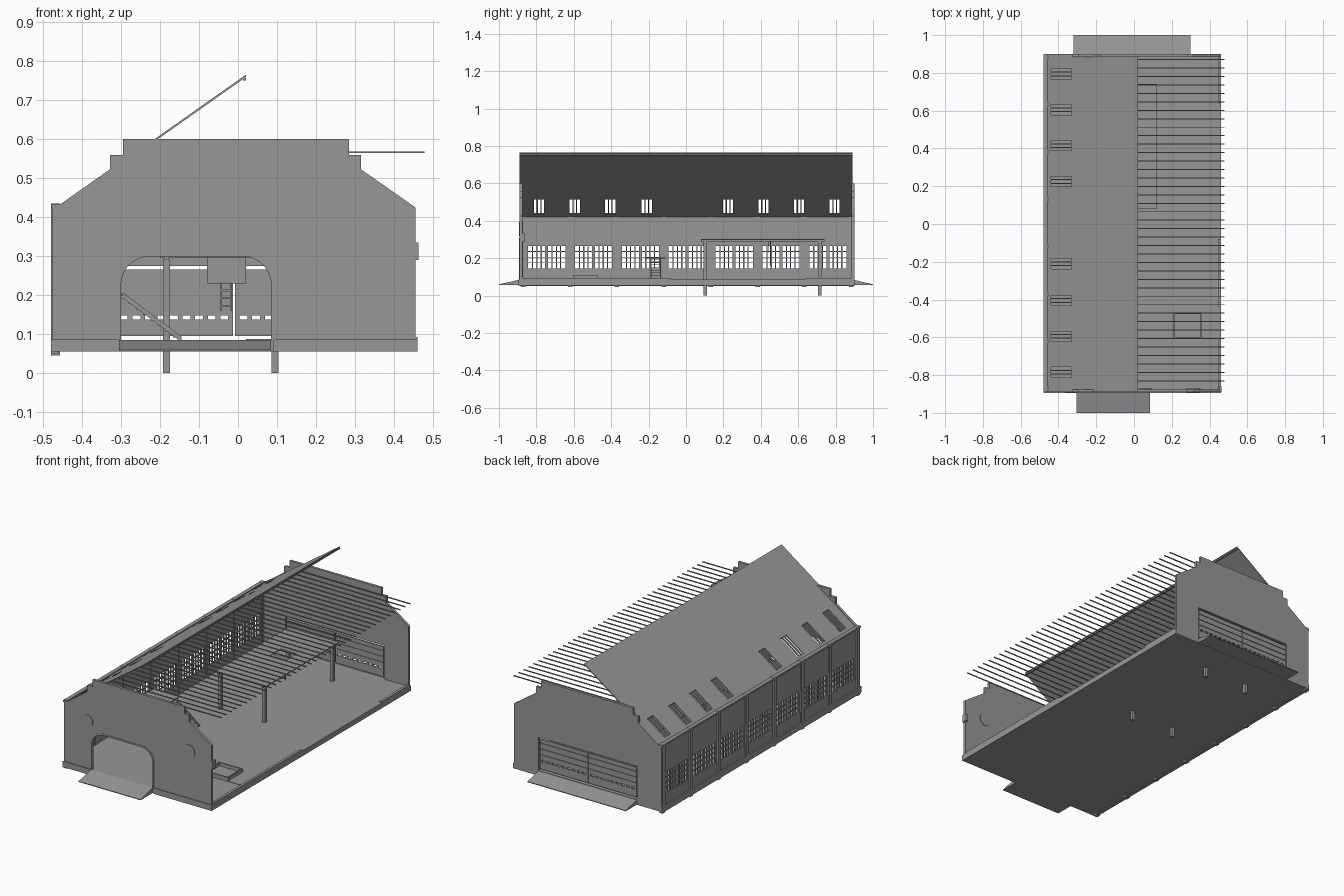
import bpy, bmesh, math

if "Cube" in bpy.data.objects:
    bpy.data.objects.remove(bpy.data.objects["Cube"])

# dark grey used everywhere
grey = bpy.data.materials.new("dark_grey")
grey.diffuse_color = (.31, .31, .31, 1)
grey.use_nodes = True
grey.node_tree.nodes["Principled BSDF"].inputs["Base Color"].default_value = grey.diffuse_color


def finish(name, bm):
    bmesh.ops.recalc_face_normals(bm, faces=bm.faces)
    me = bpy.data.meshes.new(name)
    bm.to_mesh(me)
    bm.free()
    me.materials.append(grey)
    ob = bpy.data.objects.new(name, me)
    bpy.context.collection.objects.link(ob)
    return ob


def add_prism(bm, pts, y0, y1):
    """Extrude an xz outline from y0 to y1."""
    a = [bm.verts.new((x, y0, z)) for x, z in pts]
    b = [bm.verts.new((x, y1, z)) for x, z in pts]
    bm.faces.new(a)
    bm.faces.new(b[::-1])
    for i in range(len(pts)):
        j = (i + 1) % len(pts)
        bm.faces.new((a[i], b[i], b[j], a[j]))


def prism(name, *parts):
    bm = bmesh.new()
    for pts, y0, y1 in parts:
        add_prism(bm, pts, y0, y1)
    return finish(name, bm)


def boxes(name, items):
    """Each item is x0, x1, y0, y1, z0, z1."""
    return prism(name, *[([(x0, z0), (x1, z0), (x1, z1), (x0, z1)], y0, y1)
                         for x0, x1, y0, y1, z0, z1 in items])


# floor slab with raised kerbs along the open side
boxes("floor", [(-.475, .46, -.89, .9, .055, .085)])
boxes("floor_kerbs", [(.445, .46, -.89, -.08, .085, .093), (.445, .46, .64, .89, .085, .093)])

# stepped gable walls, each with its opening cut into the outline
gable = [(.455, .085), (.455, .425), (.315, .523), (.315, .56), (.285, .56), (.285, .6),
         (-.295, .6), (-.295, .56), (-.328, .56), (-.328, .523), (-.46, .43), (-.475, .43), (-.475, .085)]
r = .075
arch = [(-.305, .085)]
arch += [(-.305 + r - r * math.cos(t * math.pi / 16), .23 + r * math.sin(t * math.pi / 16)) for t in range(9)]
arch += [(.09 - r + r * math.sin(t * math.pi / 16), .23 + r * math.cos(t * math.pi / 16)) for t in range(9)]
arch += [(.09, .085)]
prism("front_wall", (gable + arch, -.89, -.875))
door_hole = [(-.32, .085), (-.32, .275), (.3, .275), (.3, .085)]
prism("back_wall", (gable + door_hole, .885, .9))

# raised arch trim
inner = [((x + .1075) * .975 - .1075, .085 + (z - .085) * .975) for x, z in arch]
outer = [((x + .1075) * 1.015 - .1075, .085 + (z - .085) * 1.015) for x, z in arch]
prism("arch_trim", (inner + outer[::-1], -.892, -.872))
boxes("wall_plinths", [(-.48, -.305, -.895, -.89, .055, .088), (.09, .46, -.895, -.89, .055, .088)])
boxes("wall_bracket", [(.45, .463, -.89, -.86, .29, .335)])

# round gable medallions
for i, cx in enumerate((-.328, .315)):
    prism(f"round_window_{i}", ([(cx + .037 * math.cos(k * math.pi / 16), .355 + .037 * math.sin(k * math.pi / 16))
                                 for k in range(32)], -.893, -.872))

# ramps at both ends
for name, x0, x1, s in (("front_ramp", -.305, .085, -1), ("back_ramp", -.32, .3, 1)):
    bm = bmesh.new()
    rows = [[bm.verts.new((x, s * y, z)) for y, z in ((.89, .085), (1, .06), (1, .056), (.89, .056))] for x in (x0, x1)]
    for row in rows:
        bm.faces.new(row)
    for i in range(4):
        j = (i + 1) % 4
        bm.faces.new((rows[0][i], rows[0][j], rows[1][j], rows[1][i]))
    finish(name, bm)

# panelled back doors with a row of small openings
door = []
for x0, x1 in ((-.315, -.013), (-.008, .295)):
    door += [(x0, x1, .888, .896, .095, .138), (x0, x1, .888, .896, .148, .266)]
    door += [(x0, x1, .885, .9, z, z + .006) for z in (.172, .205, .238)]
    n = 9
    for k in range(n + 1):
        cx = x0 + .006 + k * (x1 - x0 - .012) / n
        door.append((cx - .006, cx + .006, .888, .896, .138, .148))
boxes("back_doors", door)

# left wall: solid bands, pane bars and pilasters
boxes("side_wall", [(-.472, -.46, -.885, .895, .085, .145), (-.472, -.46, -.885, .895, .265, .43)])
piers = [-.87 + .2505 * k for k in range(8)]
boxes("side_pilasters", [(-.48, -.456, y - .012, y + .012, .045, .435) for y in piers])
bars = []
for y in piers[:-1]:
    # two panes groups per bay, split by a mullion
    bars += [(-.47, -.462, y + c - .008, y + c + .008, .145, .265) for c in (.018, .125, .233)]
    bars += [(-.469, -.463, y + c - .003, y + c + .003, .145, .265)
             for c in (.05, .073, .096, .154, .177, .2)]
    bars += [(-.469, -.463, y + .02, y + .23, z - .002, z + .002) for z in (.175, .205, .235)]
boxes("window_bars", bars)
boxes("eave_gutter", [(-.48, -.458, -.89, .9, .424, .434)])
boxes("side_plinth", [(-.48, -.46, -.89, .9, .05, .085)])


# one raised roof slope with skylight openings
def slope(x0, x1, y0, y1, t=.006):
    def z(x):
        return .765 + (x - .02) * .705
    return ([(x0, z(x0) - t), (x1, z(x1) - t), (x1, z(x1)), (x0, z(x0))], y0, y1)


sky = [-.785, -.595, -.405, -.21, .225, .415, .605, .795]
h = .03
edges = [-.89] + [e for y in sky for e in (y - h, y + h)] + [.89]
roof = [slope(-.465, -.44, -.89, .89), slope(-.33, .02, -.89, .89)]
roof += [slope(-.44, -.33, edges[i], edges[i + 1]) for i in range(0, len(edges), 2)]
prism("roof", *roof)
prism("skylight_bars", *[slope(-.442, -.328, y + d - .003, y + d + .003, .009) for y in sky for d in (-.03, -.01, .01, .03)])
boxes("ridge_beam", [(.013, .02, -.89, .89, .75, .757)])

# exposed horizontal roof joists
N = 39
boxes("roof_joists", [(-.25, .478, y - .0025, y + .0025, .564, .569)
                      for y in (-.83 + 1.7 * k / (N - 1) for k in range(N))])

# mezzanine deck with a hatch, on four posts
boxes("mezzanine", [(-.2, .12, .08, .4, .297, .302), (-.2, .12, .5, .74, .297, .302),
                    (-.2, -.08, .4, .5, .297, .302), (.02, .12, .4, .5, .297, .302)])
boxes("mezzanine_beams", [(x - .006, x + .006, .08, .74, .29, .297) for x in (-.183, .095)])
boxes("mezzanine_posts", [(x - .009, x + .009, y - .009, y + .009, 0, .29) for x in (-.183, .095) for y in (.103, .715)])
boxes("hatch_panel", [(-.08, .02, .44, .445, .23, .3)])
boxes("ladder", [(x, x + .004, .448, .454, .16, .3) for x in (-.045, -.019)]
      + [(-.045, -.015, .449, .453, z, z + .004) for z in (.17 + .02 * k for k in range(7))])

# low pit frame and steps on the floor
boxes("pit_frame", [(.21, .36, -.605, -.598, .085, .108), (.21, .36, -.477, -.47, .085, .108),
                    (.21, .217, -.6, -.47, .085, .108), (.353, .36, -.6, -.47, .085, .108)])
boxes("floor_plate", [(.02, .455, -.605, -.445, .085, .088)])

# inner stair behind the arch
prism("stair_stringers", *[([(-.302, .198), (-.294, .206), (-.145, .094), (-.145, .085), (-.152, .085)], y, y + .006)
                           for y in (-.19, -.14)])
boxes("stair_treads", [(-.3 + .019 * k, -.28 + .019 * k, -.19, -.135, .192 - .0143 * k, .195 - .0143 * k) for k in range(8)])
boxes("stair_landing", [(-.46, -.295, -.22, -.11, .198, .204)])
